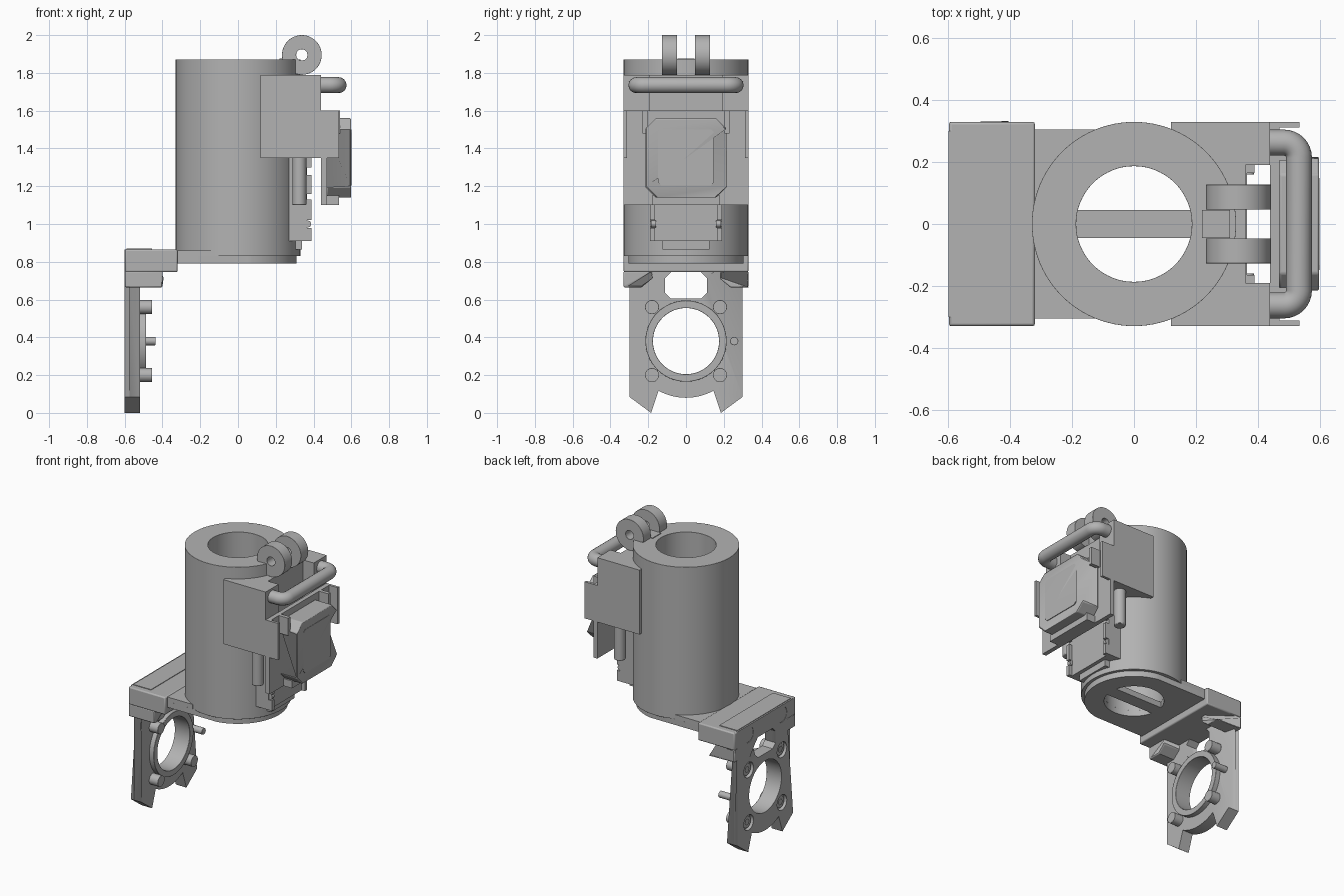
import bpy, bmesh, math

cube = bpy.data.objects.get("Cube")
if cube:
    bpy.data.objects.remove(cube, do_unlink=True)

grey = bpy.data.materials.new("plain_grey")
grey.use_nodes = True
GREY = (0.45, 0.45, 0.45, 1)
grey.diffuse_color = GREY
grey.node_tree.nodes["Principled BSDF"].inputs["Base Color"].default_value = GREY


def arc(u, v, r, a, b, n=32):
    steps = [math.radians(a + (b - a) * i / n) for i in range(n + 1)]
    return [(u + r * math.cos(t), v + r * math.sin(t)) for t in steps]


def circle(u, v, r, n=48):
    return arc(u, v, r, 0, 360, n)[:-1]


def rect(u0, u1, v0, v1, c=0):
    """Rectangle with optional cut corners."""
    if not c:
        return [(u0, v0), (u1, v0), (u1, v1), (u0, v1)]
    return [(u0 + c, v0), (u1 - c, v0), (u1, v0 + c), (u1, v1 - c),
            (u1 - c, v1), (u0 + c, v1), (u0, v1 - c), (u0, v0 + c)]


def flip(points):
    return [(-u, v) for u, v in points]


def finish(obj, bevel=0):
    obj.data.materials.clear()
    obj.data.materials.append(grey)
    if bevel:
        mod = obj.modifiers.new("edge", 'BEVEL')
        mod.width, mod.segments = bevel, 2
        mod.limit_method, mod.angle_limit = 'ANGLE', math.radians(40)
    bpy.ops.object.select_all(action='DESELECT')
    obj.select_set(True)
    bpy.context.view_layer.objects.active = obj
    bpy.ops.object.shade_smooth_by_angle(angle=math.radians(35))
    return obj


def prism(name, axis, lo, hi, loops, bevel=0):
    """Extrude an outline (later loops are holes) along an axis."""
    curve = bpy.data.curves.new(name, 'CURVE')
    curve.dimensions, curve.fill_mode = '2D', 'BOTH'
    curve.extrude = (hi - lo) / 2
    for loop in loops:
        s = curve.splines.new('POLY')
        s.points.add(len(loop) - 1)
        for p, (u, v) in zip(s.points, loop):
            p.co = (u, v, 0, 1)
        s.use_cyclic_u = True
    obj = bpy.data.objects.new(name, curve)
    bpy.context.collection.objects.link(obj)
    bpy.ops.object.select_all(action='DESELECT')
    obj.select_set(True)
    bpy.context.view_layer.objects.active = obj
    bpy.ops.object.convert(target='MESH')
    obj = bpy.context.view_layer.objects.active
    bm = bmesh.new()
    bm.from_mesh(obj.data)
    bmesh.ops.remove_doubles(bm, verts=bm.verts, dist=0.0002)
    mid = (lo + hi) / 2
    for vert in bm.verts:
        u, v, w = vert.co
        w += mid
        vert.co = {'x': (w, u, v), 'y': (u, w, v), 'z': (u, v, w)}[axis]
    bmesh.ops.dissolve_limit(bm, angle_limit=0.01, verts=bm.verts, edges=bm.edges)
    bmesh.ops.recalc_face_normals(bm, faces=bm.faces)
    bm.to_mesh(obj.data)
    bm.free()
    return finish(obj, bevel)


def box(name, x0, x1, y0, y1, z0, z1, bevel=0):
    return prism(name, 'z', z0, z1, [rect(x0, x1, y0, y1)], bevel)


# Main tube and its slotted base
prism("main_tube", 'z', 0.83, 1.87, [circle(0, 0, 0.33, 96), circle(0, 0, 0.187, 64)], 0.008)
slot = arc(0, 0, 0.187, 14, 166)
base = arc(0, 0, 0.31, -80, 80, 48) + [(-0.4, 0.305), (-0.4, -0.305)]
prism("slotted_base", 'z', 0.79, 0.83, [base, slot, [(u, -v) for u, v in slot]])
shelf = [(-0.4, -0.305), (-0.13, -0.305)] + arc(0, 0, 0.32, 247, 113) + [(-0.13, 0.305), (-0.4, 0.305)]
prism("base_shelf", 'z', 0.79, 0.86, [shelf])

# Corner block joining the base to the hanging plate
box("corner_block", -0.598, -0.32, -0.33, 0.33, 0.745, 0.865, 0.008)
box("corner_cap", -0.59, -0.455, -0.29, 0.29, 0.86, 0.869)
ear = [(0.33, 0.75), (0.33, 0.665), (0.235, 0.665), (0.18, 0.71), (0.18, 0.75)]
prism("left_ear", 'x', -0.598, -0.4, [ear], 0.006)
prism("right_ear", 'x', -0.598, -0.4, [flip(ear)], 0.006)

# Hanging plate with a round hole, a window and countersunk screws
outline = ([(-0.3, 0.865), (-0.3, 0.085), (-0.185, 0.0)] + arc(0, 0.38, 0.3, 241, 299, 20)
           + [(0.185, 0.0), (0.3, 0.085), (0.3, 0.865)])
window = rect(-0.11, 0.11, 0.605, 0.745, 0.03)
bore = circle(0, 0.38, 0.175, 64)
screws = [(y, z) for y in (-0.18, 0.18) for z in (0.2, 0.56, 0.8)]
prism("hanging_plate", 'x', -0.575, -0.52, [outline, bore, window])
prism("plate_face", 'x', -0.6, -0.575,
      [outline, bore, window] + [circle(y, z, 0.052, 32) for y, z in screws])
prism("plate_ring", 'x', -0.53, -0.487, [circle(0, 0.38, 0.215, 64), bore], 0.006)
for y, z in screws:
    prism("screw_head", 'x', -0.58, -0.595, [circle(y, z, 0.04, 32), circle(y, z, 0.02, 6)])
    if z < 0.7:
        prism("plate_pin", 'x', -0.53, -0.455, [circle(y, z, 0.037, 32)], 0.006)
prism("small_pin", 'x', -0.53, -0.437, [circle(0.255, 0.38, 0.022, 24)], 0.004)

# Bracket on the side of the tube
for s, side in ((1, "left"), (-1, "right")):
    def span(a, b):
        return sorted((s * a, s * b))
    box(side + "_bracket_block", 0.12, 0.44, *span(0.19, 0.33), 1.35, 1.79)
    box(side + "_bracket_wing", 0.44, 0.535, *span(0.312, 0.33), 1.35, 1.6)
    prism(side + "_rod", 'z', 1.1, 1.36, [circle(0.325, s * 0.25, 0.037, 32)], 0.006)
    box(side + "_latch_tab", 0.46, 0.54, *span(0.205, 0.23), 1.48, 1.6)
    # Notched flange on the lower rail
    for z0, z1 in ((0.91, 0.98), (1.02, 1.13), (1.16, 1.26), (1.3, 1.36)):
        box(side + "_rail_flange", 0.35, 0.39, *span(0.165, 0.19), z0, z1)
    prism(side + "_rail_peg", 'y', *span(0.16, 0.185), [circle(0.37, 1.0, 0.018, 16)])
box("bracket_bridge", 0.24, 0.36, -0.19, 0.19, 1.35, 1.79)
box("lower_rail", 0.25, 0.365, -0.19, 0.19, 0.91, 1.36)
box("rail_foot", 0.26, 0.34, -0.125, 0.125, 0.865, 0.91)

# Latch plate and chamfered latch box
box("latch_plate", 0.44, 0.47, -0.33, 0.33, 1.1, 1.6)
box("latch_lip", 0.46, 0.535, -0.18, 0.18, 1.1, 1.15)
prism("latch_box", 'x', 0.47, 0.598, [rect(-0.215, 0.215, 1.14, 1.56, 0.055)], 0.006)
prism("latch_panel", 'x', 0.594, 0.6, [rect(-0.148, 0.148, 1.205, 1.5, 0.015)])

# Bent carrying handle
bend = arc(0.485, 0.215, 0.048, 90, 0, 8)
path = [(0.43, 0.263)] + bend
path += [(x, -y) for x, y in reversed(path)]
curve = bpy.data.curves.new("handle", 'CURVE')
curve.dimensions, curve.bevel_depth = '3D', 0.042
curve.bevel_resolution, curve.use_fill_caps = 6, True
spline = curve.splines.new('POLY')
spline.points.add(len(path) - 1)
for p, (x, y) in zip(spline.points, path):
    p.co = (x, y, 1.735, 1)
handle = bpy.data.objects.new("handle", curve)
bpy.context.collection.objects.link(handle)
bpy.ops.object.select_all(action='DESELECT')
handle.select_set(True)
bpy.context.view_layer.objects.active = handle
bpy.ops.object.convert(target='MESH')
finish(bpy.context.view_layer.objects.active)

# Hinge knuckles on top
for y in (-0.087, 0.087):
    prism("hinge_knuckle", 'y', y - 0.04, y + 0.04,
          [circle(0.338, 1.895, 0.105, 48), circle(0.338, 1.895, 0.03, 24)], 0.012)
box("hinge_tab", 0.22, 0.31, -0.045, 0.045, 1.78, 1.875)
